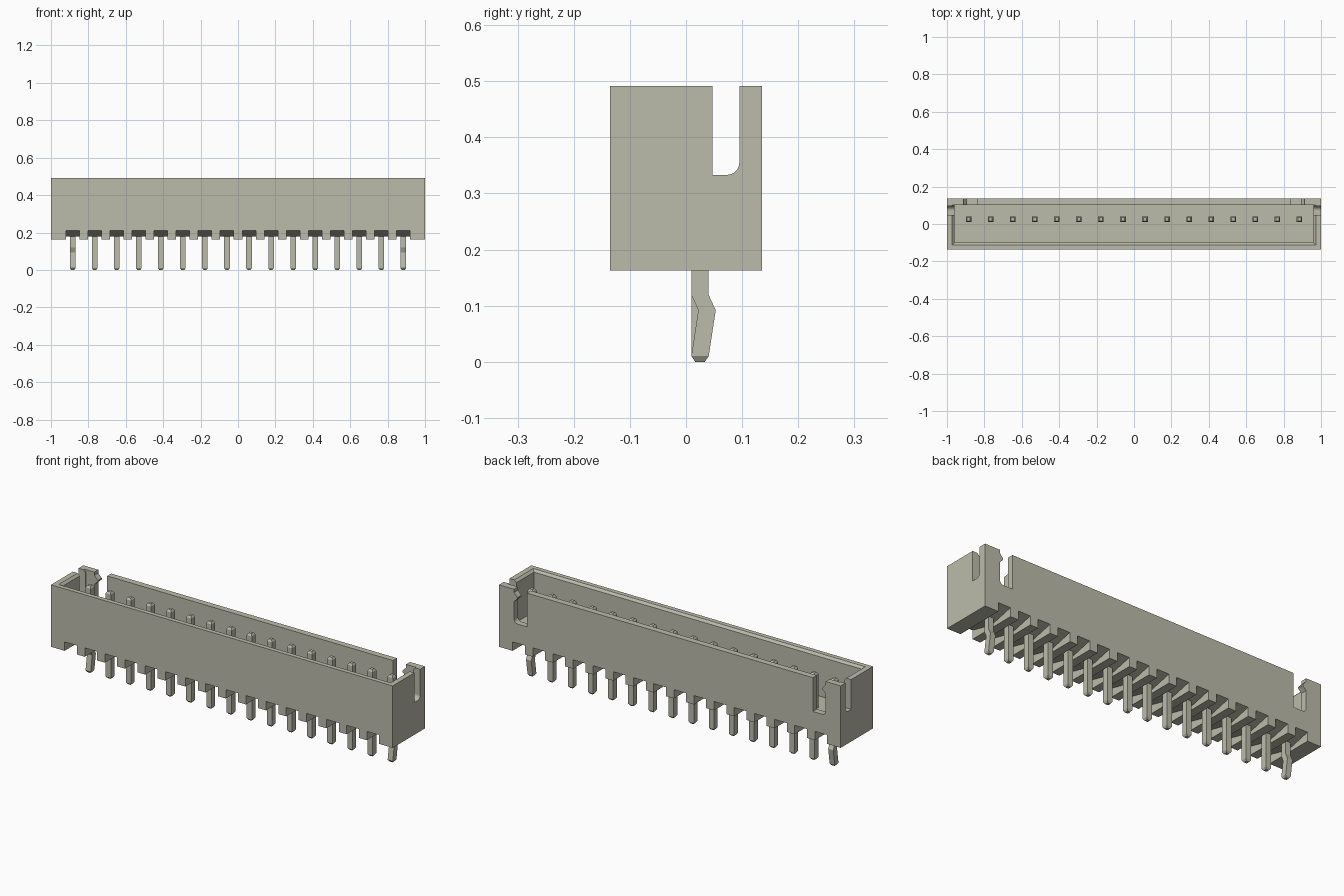
import bpy, bmesh, math
from mathutils import Vector

cube = bpy.data.objects.get("Cube")
if cube:
    bpy.data.objects.remove(cube, do_unlink=True)

PINS, PITCH, PIN_Y = 16, 0.1179, 0.025
BASE, TOP, FLOOR = 0.163, 0.491, 0.27
HALF_Y = 0.135

grey = bpy.data.materials.new("warm_grey")
grey.use_nodes = True
colour = (0.50, 0.50, 0.41, 1)
grey.diffuse_color = colour
grey.node_tree.nodes["Principled BSDF"].inputs["Base Color"].default_value = colour


def make_object(name, bm):
    bmesh.ops.recalc_face_normals(bm, faces=bm.faces)
    mesh = bpy.data.meshes.new(name)
    bm.to_mesh(mesh)
    bm.free()
    mesh.materials.append(grey)
    obj = bpy.data.objects.new(name, mesh)
    bpy.context.collection.objects.link(obj)
    return obj


def loft(bm, rings):
    """Bridge equal-sized rings of points and cap both ends."""
    rows = [[bm.verts.new(p) for p in ring] for ring in rings]
    n = len(rows[0])
    for a, b in zip(rows, rows[1:]):
        for i in range(n):
            bm.faces.new((a[i], a[(i + 1) % n], b[(i + 1) % n], b[i]))
    bm.faces.new(rows[0][::-1])
    bm.faces.new(rows[-1])


def rect(x0, x1, y0, y1, z):
    return [(x0, y0, z), (x1, y0, z), (x1, y1, z), (x0, y1, z)]


def slot_profile(inner, outer, bottom, radius=0.022, top=0.6):
    """Open-topped slot with one rounded lower corner on the outer side."""
    pts = [(inner, top), (inner, bottom)]
    side = math.copysign(1, outer - inner)
    for i in range(7):
        a = math.pi / 2 * i / 6
        pts.append((outer - side * radius * (1 - math.sin(a)),
                    bottom + radius * (1 - math.cos(a))))
    return pts + [(outer, top)]


def cut(target, name, bm):
    cutter = make_object(name, bm)
    cutter.hide_render = True
    mod = target.modifiers.new(name, 'BOOLEAN')
    mod.operation, mod.solver, mod.object = 'DIFFERENCE', 'EXACT', cutter
    bpy.context.view_layer.objects.active = target
    bpy.ops.object.modifier_apply(modifier=name)
    bpy.data.objects.remove(cutter, do_unlink=True)


pin_xs = [(i - (PINS - 1) / 2) * PITCH for i in range(PINS)]

# Housing block
bm = bmesh.new()
loft(bm, [rect(-1, 1, -HALF_Y, HALF_Y, z) for z in (BASE, TOP)])
housing = make_object("housing", bm)

# Open cavity with a chamfered rim on the front and ends
bm = bmesh.new()
loft(bm, [rect(-0.96, 0.96, -0.10, 0.102, FLOOR),
          rect(-0.96, 0.96, -0.10, 0.102, TOP - 0.012),
          rect(-0.972, 0.972, -0.111, 0.102, TOP),
          rect(-0.972, 0.972, -0.111, 0.102, TOP + 0.1)])
cut(housing, "cavity", bm)

# Slot through both end walls
bm = bmesh.new()
profile = slot_profile(0.047, 0.095, 0.333)
loft(bm, [[(x, y, z) for y, z in profile] for x in (-1.1, 1.1)])
cut(housing, "end_slots", bm)

# Slots near both ends of the back wall
bm = bmesh.new()
for side in (-1, 1):
    profile = slot_profile(side * 0.837, side * 0.912, 0.312)
    loft(bm, [[(x, y, z) for x, z in profile] for y in (0.09, 0.2)])
cut(housing, "back_slots", bm)

# Underside grooves, one per pin, with a ridge along the middle
bm = bmesh.new()
groove = [(-0.2, 0.1), (0.2, 0.1), (0.2, 0.2254), (0, 0.178), (-0.2, 0.2254)]
for px in pin_xs:
    loft(bm, [[(px + dx, y, z) for y, z in groove] for dx in (-0.036, 0.036)])
cut(housing, "grooves", bm)

# Small latch wedges on the corner posts
for side, label in ((1, "left"), (-1, "right")):
    bm = bmesh.new()
    wedge = [(0.913, 0.425), (0.892, 0.445), (0.892, 0.452), (0.913, 0.475)]
    loft(bm, [[(side * x, y, z) for x, z in wedge] for y in (0.102, HALF_Y)])
    make_object(label + "_latch_wedge", bm)

# Pins: chamfered ends, with a kink in the legs of the two outermost
HX, HY, TIP = 0.015, 0.0155, 0.55
for i, px in enumerate(pin_xs):
    levels = [(0, 0, TIP), (0.01, 0, 1)]
    if i in (0, PINS - 1):
        levels += [(0.092, 0.0125, 1), (0.119, 0, 1)]
    levels += [(0.45, 0, 1), (0.46, 0, TIP)]
    bm = bmesh.new()
    loft(bm, [rect(px - HX * s, px + HX * s,
                   PIN_Y + dy - HY * s, PIN_Y + dy + HY * s, z)
              for z, dy, s in levels])
    make_object(f"pin_{i + 1:02d}", bm)
